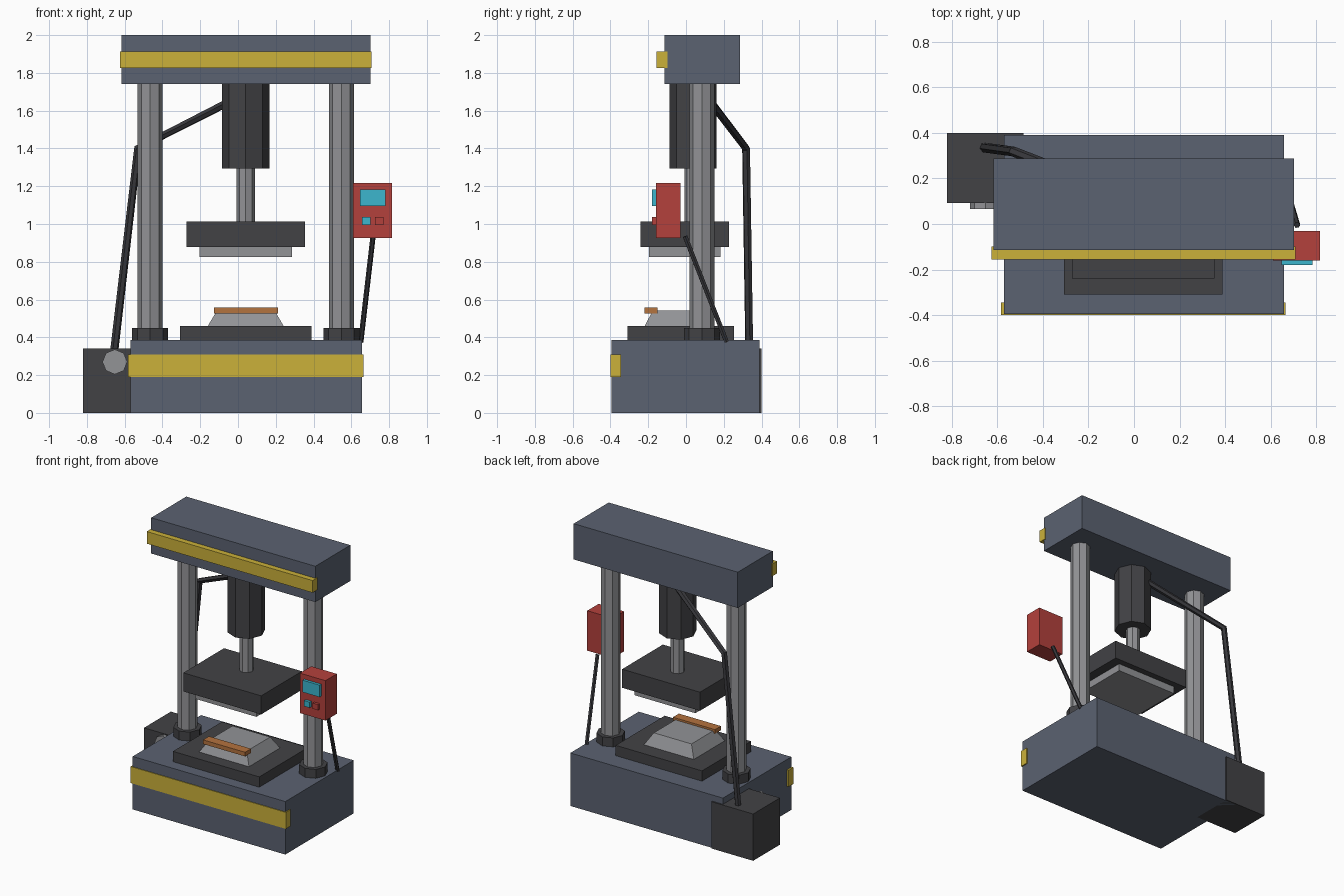
import bpy, bmesh, math
from mathutils import Vector

if "Cube" in bpy.data.objects:
    bpy.data.objects.remove(bpy.data.objects["Cube"])


def material(name, r, g, b):
    lin = [(c / 255 / 12.92) if c < 11 else ((c / 255 + 0.055) / 1.055) ** 2.4 for c in (r, g, b)]
    m = bpy.data.materials.new(name)
    m.diffuse_color = (*lin, 1)
    m.use_nodes = True
    m.node_tree.nodes["Principled BSDF"].inputs["Base Color"].default_value = m.diffuse_color
    return m


BLUE = material("blue_grey_paint", 91, 98, 113)
YELLOW = material("safety_yellow", 203, 177, 58)
DARK = material("dark_iron", 66, 66, 69)
STEEL = material("bright_steel", 146, 147, 150)
RED = material("panel_red", 180, 65, 60)
CYAN = material("screen_cyan", 60, 182, 206)
COPPER = material("copper", 180, 115, 62)
RUBBER = material("black_rubber", 56, 56, 60)


def finish(name, bm, mat):
    bmesh.ops.recalc_face_normals(bm, faces=bm.faces)
    me = bpy.data.meshes.new(name)
    bm.to_mesh(me)
    bm.free()
    me.materials.append(mat)
    ob = bpy.data.objects.new(name, me)
    bpy.context.collection.objects.link(ob)
    return ob


def box(name, x, y, z, mat, taper=1.0):
    """Box from ranges; taper scales the top face."""
    bm = bmesh.new()
    bmesh.ops.create_cube(bm, size=1)
    for v in bm.verts:
        k = taper if v.co.z > 0 else 1.0
        v.co = Vector([(r[0] + r[1]) / 2 + c * (r[1] - r[0]) * s
                       for r, c, s in zip((x, y, z), v.co, (k, k, 1))])
    return finish(name, bm, mat)


def rod(name, a, b, radius, mat, sides=8):
    """Faceted cylinder between two points."""
    a, b = Vector(a), Vector(b)
    d = b - a
    bm = bmesh.new()
    bmesh.ops.create_cone(bm, cap_ends=True, segments=sides, radius1=radius,
                          radius2=radius, depth=d.length)
    turn = Vector((0, 0, 1)).rotation_difference(d)
    for v in bm.verts:
        v.co = turn @ v.co + (a + b) / 2
    return finish(name, bm, mat)


def hose(name, points, radius, mat):
    """Bent hose along a few points."""
    cu = bpy.data.curves.new(name, 'CURVE')
    cu.dimensions = '3D'
    cu.bevel_depth, cu.bevel_resolution, cu.use_fill_caps = radius, 1, True
    sp = cu.splines.new('POLY')
    sp.points.add(len(points) - 1)
    for p, co in zip(sp.points, points):
        p.co = (*co, 1)
    sp.use_smooth = False
    cu.materials.append(mat)
    ob = bpy.data.objects.new(name, cu)
    bpy.context.collection.objects.link(ob)
    bpy.ops.object.select_all(action='DESELECT')
    ob.select_set(True)
    bpy.context.view_layer.objects.active = ob
    bpy.ops.object.convert(target='MESH')
    for f in bpy.context.object.data.polygons:
        f.use_smooth = False


# Frame: base, top beam and their warning stripes
box("base", (-.57, .657), (-.395, .39), (0, .385), BLUE)
box("base_stripe", (-.583, .665), (-.40, -.345), (.19, .31), YELLOW)
box("top_beam", (-.617, .702), (-.115, .287), (1.74, 2), BLUE)
box("beam_stripe", (-.625, .708), (-.155, -.098), (1.825, 1.913), YELLOW)

# Columns with foot collars
for side, x in (("left", -.465), ("right", .547)):
    rod(side + "_column", (x, .084, .38), (x, .084, 1.745), .066, STEEL)
    rod(side + "_collar", (x, .084, .38), (x, .084, .45), .095, DARK)

# Hydraulic cylinder, piston and moving head
rod("hydraulic_cylinder", (.041, .037, 1.295), (.041, .037, 1.745), .125, DARK)
rod("piston_rod", (.041, .039, 1.0), (.041, .039, 1.30), .048, STEEL)
box("ram_plate", (-.272, .354), (-.24, .228), (.878, 1.013), DARK)
box("upper_die", (-.203, .285), (-.196, .183), (.825, .88), STEEL)

# Bed, lower die and workpiece
box("bed_plate", (-.306, .388), (-.31, .253), (.38, .46), DARK)
box("lower_die", (-.161, .243), (-.22, .14), (.458, .543), STEEL, taper=.75)
box("workpiece_bar", (-.127, .211), (-.22, -.152), (.527, .557), COPPER)

# Control panel
box("control_panel", (.61, .815), (-.16, -.03), (.926, 1.216), RED)
box("panel_screen", (.646, .782), (-.18, -.155), (1.095, 1.182), CYAN)
box("start_button", (.657, .702), (-.18, -.155), (.996, 1.037), CYAN)
box("stop_button", (.726, .769), (-.18, -.155), (.996, 1.037), RED)
rod("panel_conduit", (.715, -.005, .935), (.65, .215, .375), .014, RUBBER, 6)

# Pump unit and pressure hose
box("pump_box", (-.82, -.485), (.092, .40), (0, .34), DARK)
rod("pump_cap", (-.652, .066, .27), (-.652, .10, .27), .066, STEEL)
hose("pressure_hose", [(-.02, .12, 1.66), (-.53, .318, 1.40), (-.655, .335, .33)], .022, RUBBER)
